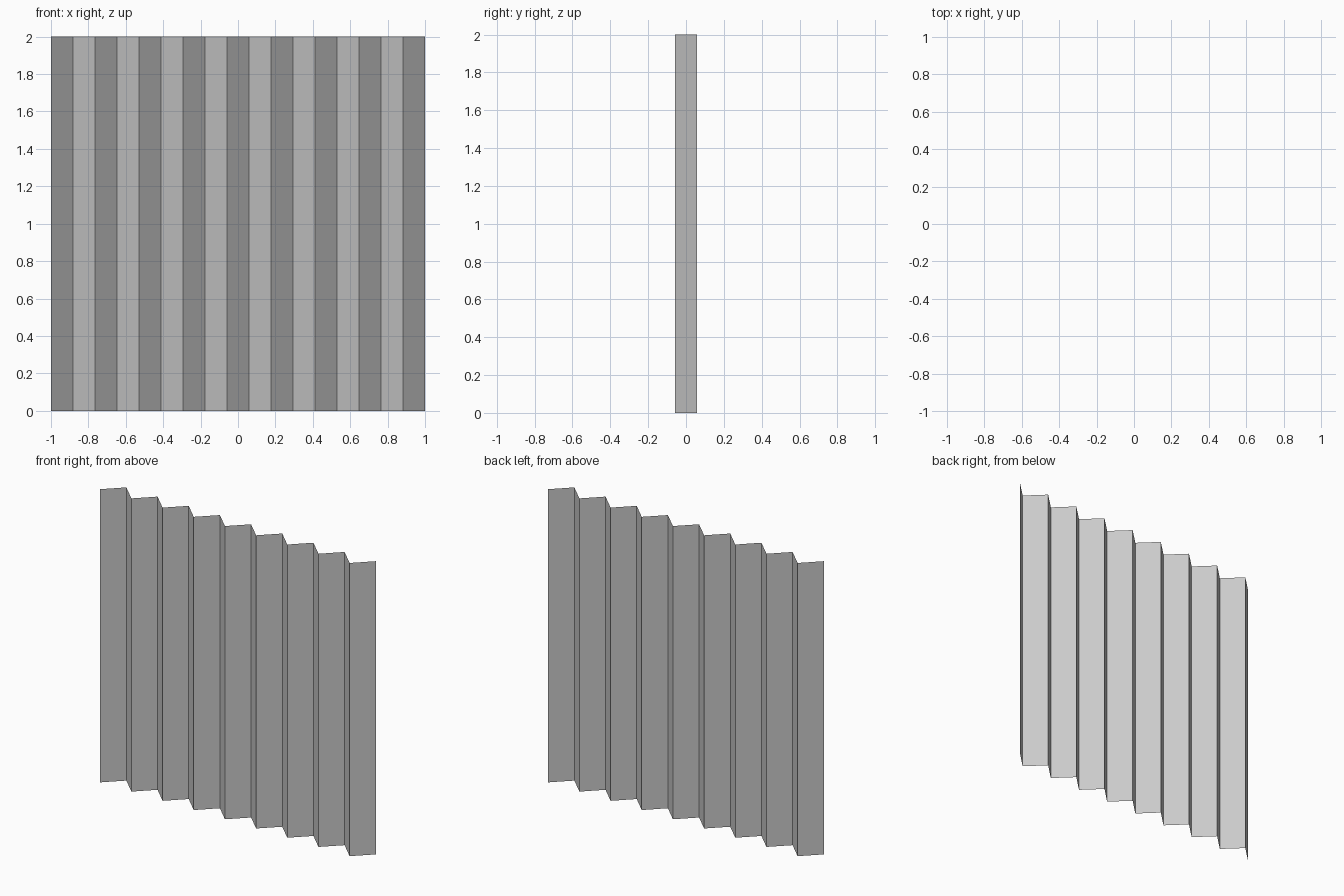
import bpy, bmesh

if "Cube" in bpy.data.objects:
    bpy.data.objects.remove(bpy.data.objects["Cube"])

PANELS = 17      # folded strips across the width
WIDTH = 2.0
HEIGHT = 2.0
DEPTH = 0.057    # half depth of the folds

# Zigzag profile on the ground, extruded upward into a thin pleated sheet
bm = bmesh.new()
points = [bm.verts.new((-WIDTH / 2 + WIDTH * i / PANELS,
                        -DEPTH if i % 2 == 0 else DEPTH, 0))
          for i in range(PANELS + 1)]
edges = [bm.edges.new(pair) for pair in zip(points, points[1:])]
result = bmesh.ops.extrude_edge_only(bm, edges=edges)
top = [v for v in result["geom"] if isinstance(v, bmesh.types.BMVert)]
bmesh.ops.translate(bm, verts=top, vec=(0, 0, HEIGHT))

# Make every strip face the front
bm.normal_update()
bmesh.ops.reverse_faces(bm, faces=[f for f in bm.faces if f.normal.y > 0])

mesh = bpy.data.meshes.new("pleated_sheet")
bm.to_mesh(mesh)
bm.free()
sheet = bpy.data.objects.new("pleated_sheet", mesh)
bpy.context.collection.objects.link(sheet)
